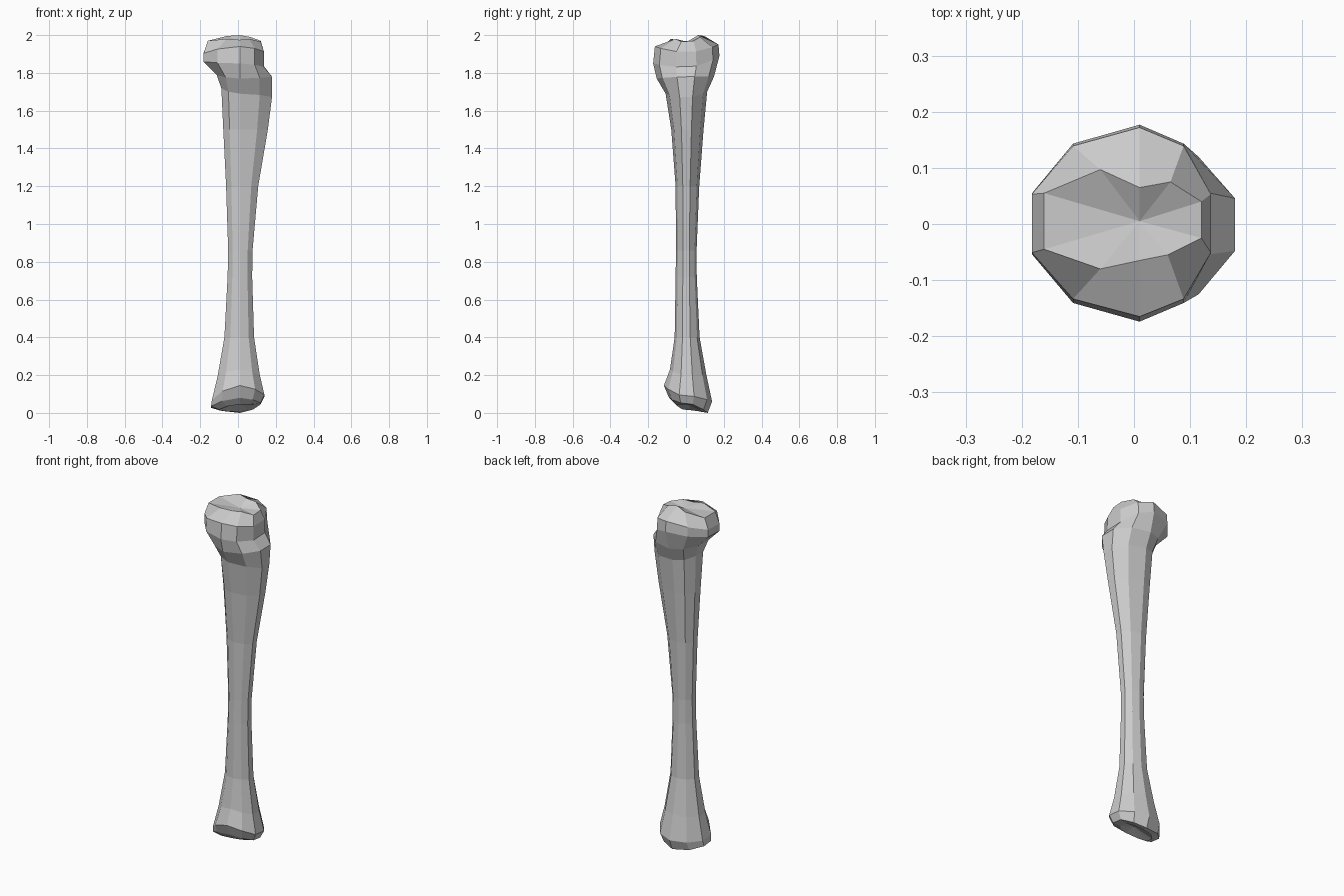
import bpy, bmesh, math

if "Cube" in bpy.data.objects:
    bpy.data.objects.remove(bpy.data.objects["Cube"])

SIDES = 10
CX = 0.01

# Section extents (left, right, front, back), then heights at those four sides
shaft = [(-.108, .115, -.085, .108, .19, .20, .23, .20),
         (-.072, .085, -.060, .072, .40, .40, .40, .40),
         (-.055, .075, -.055, .057, .72, .72, .72, .72),
         (-.052, .077, -.053, .056, .86, .86, .86, .86),
         (-.063, .107, -.055, .070, 1.2, 1.2, 1.2, 1.2),
         (-.078, .158, -.078, .093, 1.5, 1.5, 1.5, 1.5)]
ankle = [(-.100, .080, -.055, .085, .015, .045, .045, .005),
         (-.143, .120, -.090, .115, .03, .05, .08, .00),
         (-.138, .140, -.117, .138, .06, .09, .145, .06)]
knee = [(-.088, .180, -.108, .112, 1.72, 1.67, 1.69, 1.70),
        (-.112, .180, -.155, .148, 1.79, 1.78, 1.77, 1.78),
        (-.182, .137, -.174, .177, 1.86, 1.83, 1.85, 1.89),
        (-.182, .137, -.165, .172, 1.90, 1.91, 1.94, 1.95)]

# Rim of the joint surface, counterclockwise from the right front
plateau = [(.12, -.025, 1.965), (.12, .04, 1.97), (.065, .075, 1.99),
           (.01, .065, 2.0), (-.06, .097, 1.995), (-.16, .055, 1.97),
           (-.16, -.045, 1.97), (-.06, -.08, 1.98), (.01, -.065, 1.975),
           (.06, -.055, 1.98)]


def section(left, right, front, back, zl, zr, zf, zb):
    """Decagon with its own reach and height on each side."""
    pts = []
    for i in range(SIDES):
        a = math.radians(-18 + 36 * i)
        c, s = math.cos(a), math.sin(a)
        x = CX + ((right - CX) if c > 0 else (CX - left)) * c / math.cos(math.radians(18))
        y = (back if s > 0 else -front) * s
        z = c * c * (zr if c > 0 else zl) + s * s * (zb if s > 0 else zf)
        pts.append((x, y, z))
    return pts


def loft(name, sections, bottom, top):
    bm = bmesh.new()
    rings = [[bm.verts.new(p) for p in pts] for pts in sections]
    for low, high in zip(rings, rings[1:]):
        for i in range(SIDES):
            j = (i + 1) % SIDES
            bm.faces.new((low[i], low[j], high[j], high[i]))
    # Fan caps
    for ring, tip in ((rings[0], bottom), (rings[-1], top)):
        v = bm.verts.new(tip)
        for i in range(SIDES):
            bm.faces.new((ring[i], ring[(i + 1) % SIDES], v))
    bmesh.ops.recalc_face_normals(bm, faces=bm.faces)
    # Settle exactly on the ground
    low_z = min(v.co.z for v in bm.verts)
    bmesh.ops.translate(bm, verts=bm.verts, vec=(0, 0, -low_z))
    mesh = bpy.data.meshes.new(name)
    bm.to_mesh(mesh)
    bm.free()
    obj = bpy.data.objects.new(name, mesh)
    bpy.context.collection.objects.link(obj)
    return obj


# Whole bone: lower joint, shaft, upper joint and plateau
rings = [section(*r) for r in ankle + shaft + knee] + [plateau]
loft("shin_bone", rings, (CX, .01, .055), (CX, .005, 1.965))
